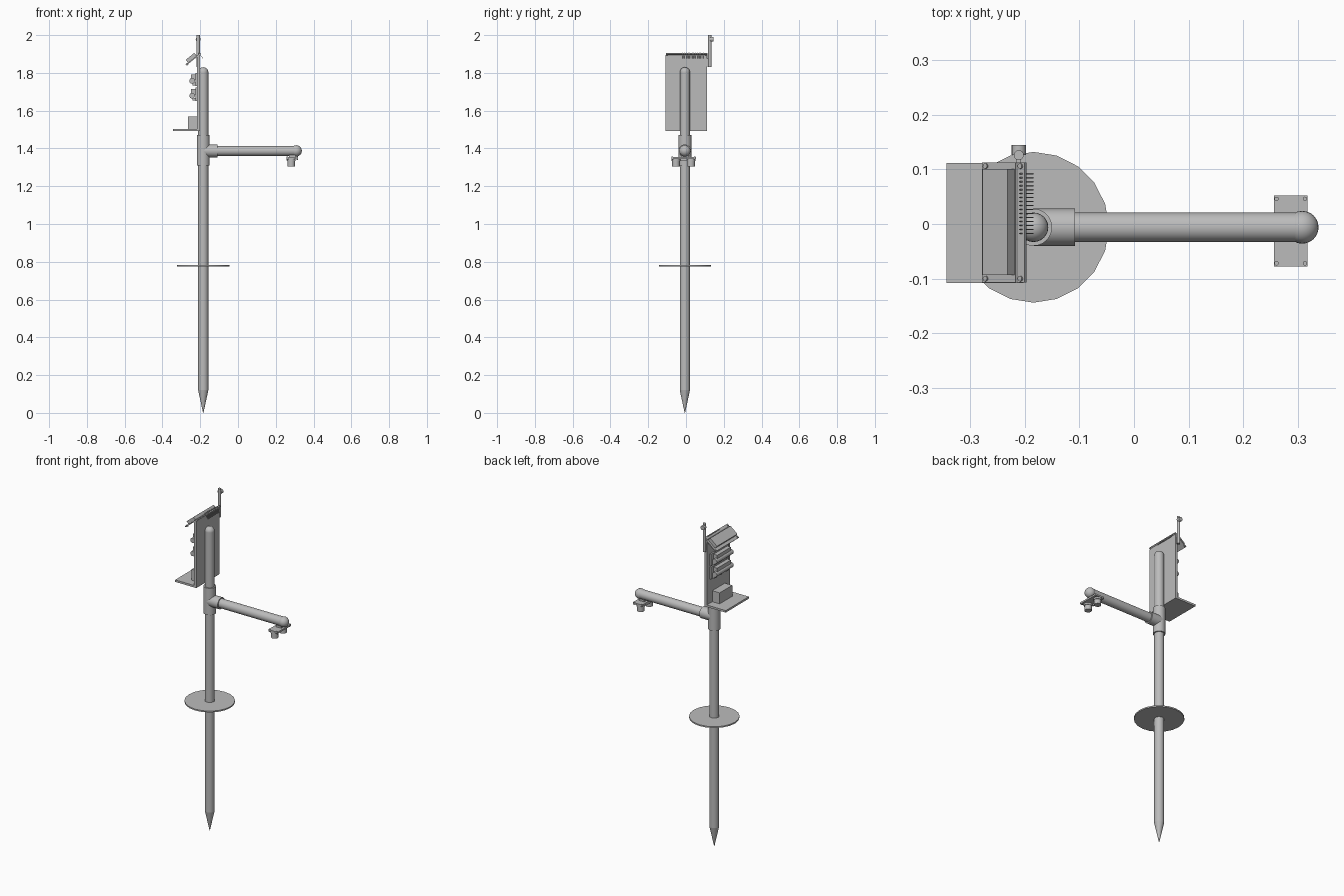
import bpy, bmesh, math
from mathutils import Matrix, Vector

cube = bpy.data.objects.get("Cube")
if cube:
    bpy.data.objects.remove(cube, do_unlink=True)

grey = bpy.data.materials.new("plain_grey")
grey.use_nodes = True
GREY = (0.5, 0.5, 0.5, 1)
grey.diffuse_color = GREY
grey.node_tree.nodes["Principled BSDF"].inputs["Base Color"].default_value = GREY


def finish(name, bm, matrix=None):
    if matrix:
        bm.transform(matrix)
    bmesh.ops.recalc_face_normals(bm, faces=bm.faces)
    mesh = bpy.data.meshes.new(name)
    bm.to_mesh(mesh)
    bm.free()
    mesh.materials.append(grey)
    obj = bpy.data.objects.new(name, mesh)
    bpy.context.collection.objects.link(obj)
    bpy.ops.object.select_all(action='DESELECT')
    obj.select_set(True)
    bpy.context.view_layer.objects.active = obj
    bpy.ops.object.shade_smooth_by_angle(angle=math.radians(35))
    return obj


def box(name, x, y, z, matrix=None):
    """Box between (low, high) pairs."""
    bm = bmesh.new()
    bmesh.ops.create_cube(bm, size=1)
    for v in bm.verts:
        v.co = Vector([(a + b) / 2 + c * (b - a) for (a, b), c in zip((x, y, z), v.co)])
    return finish(name, bm, matrix)


def rod(name, start, end, r1, r2=None, sides=24, matrix=None):
    """Cylinder or cone between two points."""
    a, b = Vector(start), Vector(end)
    bm = bmesh.new()
    bmesh.ops.create_cone(bm, cap_ends=True, segments=sides, radius1=r1,
                          radius2=r1 if r2 is None else r2, depth=(b - a).length)
    bm.transform(Matrix.Translation((a + b) / 2)
                 @ (b - a).to_track_quat('Z', 'Y').to_matrix().to_4x4())
    return finish(name, bm, matrix)


def ball(name, centre, radius):
    bm = bmesh.new()
    bmesh.ops.create_uvsphere(bm, u_segments=24, v_segments=12, radius=radius)
    return finish(name, bm, Matrix.Translation(centre))


PX, PY, ARM_Z, R = -0.184, -0.006, 1.387, 0.027

# Stake: point, pole, rounded cap and ground disc
rod("stake_point", (PX, PY, 0), (PX, PY, 0.12), 0.001, R)
rod("pole", (PX, PY, 0.12), (PX, PY, 1.803), R)
ball("pole_cap", (PX, PY, 1.803), R)
rod("ground_disc", (PX, PY, 0.774), (PX, PY, 0.782), 0.138, sides=20)

# Tee joint and side arm
rod("tee_sleeve", (PX, PY, 1.31), (PX, PY, 1.472), 0.034)
rod("tee_branch", (PX, PY, ARM_Z), (-0.108, PY, ARM_Z), 0.034)
rod("side_arm", (PX, PY, ARM_Z), (0.308, PY, ARM_Z), R)
ball("arm_cap", (0.308, PY, ARM_Z), 0.03)

# Distance sensor under the arm end
box("sensor_board", (0.256, 0.318), (-0.078, 0.052), (1.344, 1.354))
box("sensor_mount", (0.27, 0.305), (-0.025, 0.012), (1.35, 1.365))
box("sensor_plug", (0.256, 0.264), (-0.04, 0.014), (1.336, 1.344))
for i, y in enumerate((-0.053, 0.027)):
    rod(f"sensor_collar_{i}", (0.282, y, 1.344), (0.282, y, 1.333), 0.023)
    rod(f"sensor_eye_{i}", (0.282, y, 1.333), (0.282, y, 1.305), 0.02)
for i, x in enumerate((0.261, 0.313)):
    for j, y in enumerate((-0.072, 0.046)):
        rod(f"sensor_screw_{i}{j}", (x, y, 1.34), (x, y, 1.357), 0.004, sides=12)

# Back panel and shelf
box("back_panel", (-0.217, -0.202), (-0.108, 0.112), (1.492, 1.895))
box("shelf", (-0.343, -0.202), (-0.108, 0.112), (1.492, 1.504))

# Power box on the shelf, with two sockets on its end
box("power_box", (-0.266, -0.217), (-0.06, 0.06), (1.504, 1.57))
for i, z in enumerate((1.525, 1.55)):
    rod(f"power_socket_{i}", (-0.243, -0.06, z), (-0.243, -0.065, z), 0.009, sides=16)

# Circuit modules on the panel
for i, (low, high) in enumerate(((1.73, 1.80), (1.65, 1.722))):
    mid = (low + high) / 2
    box(f"module_board_{i}", (-0.226, -0.217), (-0.085, 0.085), (low, high))
    box(f"module_block_{i}", (-0.25, -0.226), (-0.07, 0.06), (mid, high - 0.008))
    rod(f"module_roller_{i}", (-0.243, -0.085, mid - 0.007),
        (-0.243, 0.075, mid - 0.007), 0.015, sides=16)
    for j, y in enumerate((-0.06, 0, 0.05)):
        box(f"module_terminal_{i}{j}", (-0.24, -0.226), (y, y + 0.02),
            (low + 0.003, low + 0.018))

# Tilted display on the panel top
tilt = (Matrix.Translation((-0.2375, 0.003, 1.872))
        @ Matrix.Rotation(math.radians(-39), 4, 'Y'))
box("display_board", (-0.05, 0.05), (-0.11, 0.11), (-0.003, 0.003), tilt)
box("display_screen", (-0.0326, 0.026), (-0.096, 0.098), (0.003, 0.0225), tilt)
for i, x in enumerate((-0.041, 0.041)):
    for j, y in enumerate((-0.103, 0.103)):
        rod(f"display_screw_{i}{j}", (x, y, -0.006), (x, y, 0.006), 0.005,
            sides=12, matrix=tilt)
for i in range(16):
    y = 0.089 - i * 0.0073
    box(f"display_pin_{i}", (0.043, 0.045), (y - 0.001, y + 0.001),
        (-0.03, 0.01), tilt)

# Antenna with round head
AX, AY = -0.211, 0.126
rod("antenna_rod", (AX, AY, 1.83), (AX, AY, 2.0), 0.009, sides=16)
rod("antenna_head", (AX, AY, 1.978), (AX, 0.145, 1.978), 0.013, sides=16)
box("antenna_clip", (-0.215, -0.207), (0.108, 0.126), (1.835, 1.875))
